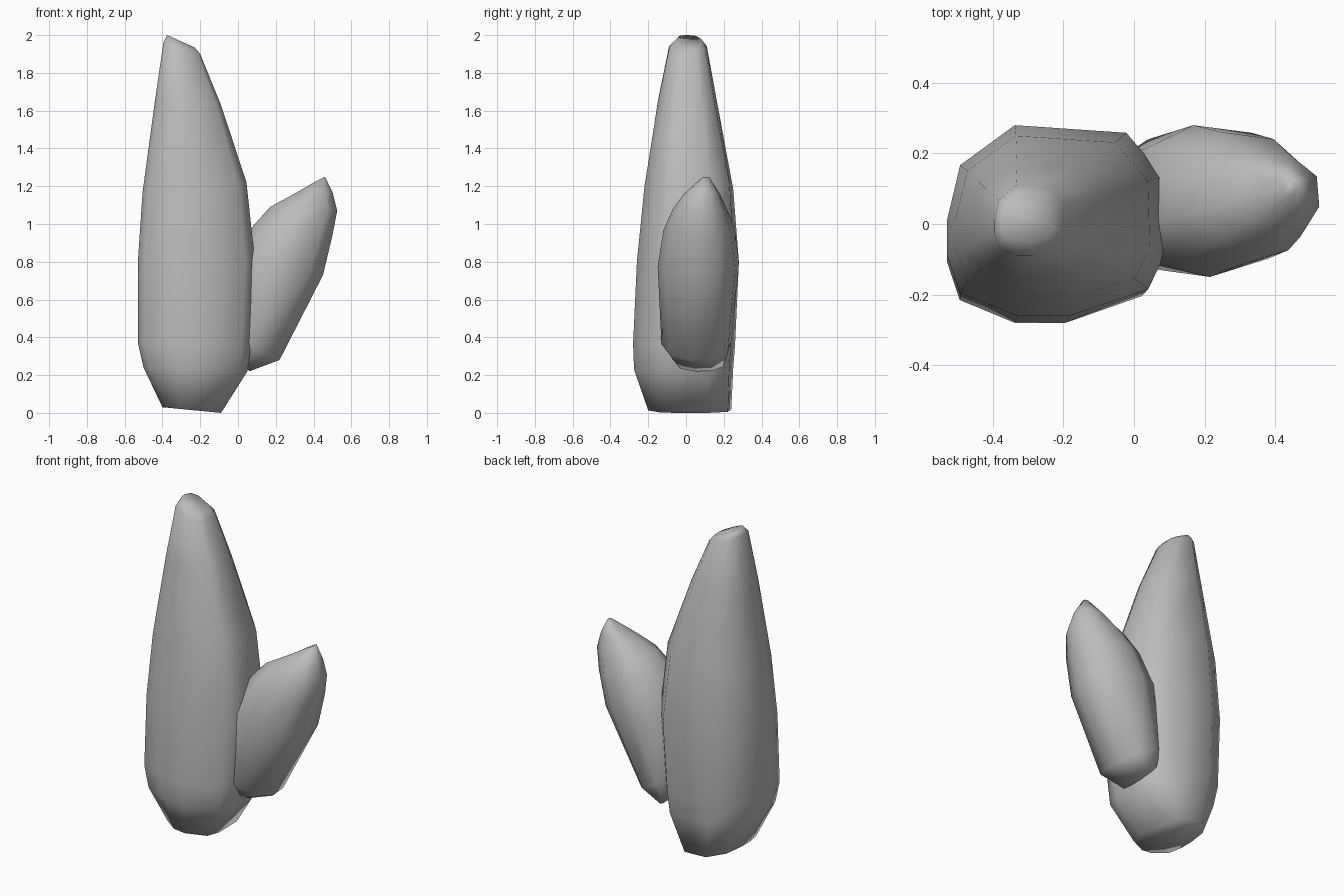
import bpy, bmesh

if "Cube" in bpy.data.objects:
    bpy.data.objects.remove(bpy.data.objects["Cube"], do_unlink=True)

stone = bpy.data.materials.new("grey_stone")
stone.use_nodes = True
GREY = (0.5, 0.5, 0.5, 1)
stone.diffuse_color = GREY
stone.node_tree.nodes["Principled BSDF"].inputs["Base Color"].default_value = GREY


def shard(name, outline, rings):
    """Loft a faceted outline (unit square) through tilted rings."""
    bm = bmesh.new()
    loops = []
    for x0, z0, x1, z1, y0, y1 in rings:
        loops.append([bm.verts.new((x0 + u * (x1 - x0), y0 + v * (y1 - y0),
                                    z0 + u * (z1 - z0))) for u, v in outline])
    n = len(outline)
    for a, b in zip(loops, loops[1:]):
        for i in range(n):
            j = (i + 1) % n
            bm.faces.new((a[i], a[j], b[j], b[i]))
    bm.faces.new(loops[0][::-1])
    bm.faces.new(loops[-1])
    bmesh.ops.recalc_face_normals(bm, faces=bm.faces)
    for f in bm.faces:
        f.smooth = True
    mesh = bpy.data.meshes.new(name)
    bm.to_mesh(mesh)
    bm.free()
    mesh.materials.append(stone)
    obj = bpy.data.objects.new(name, mesh)
    bpy.context.collection.objects.link(obj)
    return obj


# Tall shard: left x, left z, right x, right z, front y, back y
shard("tall_shard",
      [(0, .32), (.06, .12), (.32, 0), (.56, 0), (.92, .14), (1, .33),
       (.99, .73), (.82, .96), (.31, 1), (.06, .79), (0, .5)],
      [(-.40, .03, -.09, 0, -.20, .24),
       (-.50, .24, .05, .22, -.275, .25),
       (-.53, .37, .07, .36, -.28, .26),
       (-.53, .80, .09, .80, -.26, .28),
       (-.505, 1.17, .045, 1.22, -.22, .25),
       (-.44, 1.65, -.09, 1.63, -.15, .165),
       (-.395, 1.96, -.20, 1.90, -.09, .11),
       (-.375, 2.0, -.23, 1.935, -.05, .08)])

# Small leaning shard
shard("small_shard",
      [(0, .35), (.2, .08), (.5, 0), (.85, .12), (1, .42),
       (.98, .72), (.75, .95), (.4, 1), (.12, .85)],
      [(-.02, .32, .06, .22, -.06, .21),
       (-.08, .45, .22, .28, -.13, .24),
       (-.02, .82, .45, .73, -.15, .28),
       (.08, .99, .50, .94, -.12, .26),
       (.17, 1.09, .525, 1.07, -.07, .215),
       (.28, 1.15, .50, 1.17, -.01, .18),
       (.42, 1.23, .46, 1.25, .08, .13)])
